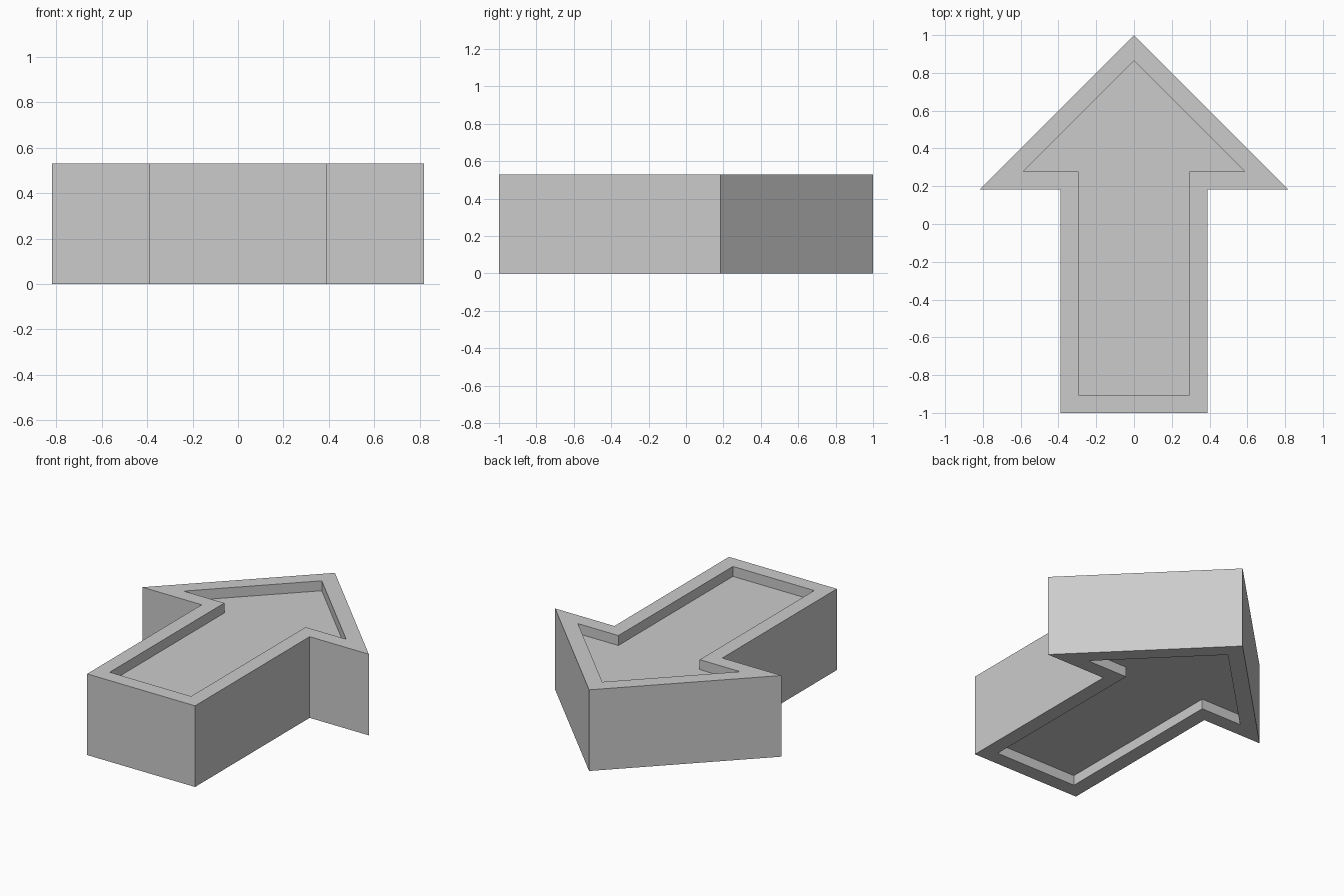
import bpy
import bmesh
from mathutils import Vector

if "Cube" in bpy.data.objects:
    bpy.data.objects.remove(bpy.data.objects["Cube"])

HEIGHT, RIM, DEPTH = 0.53, 0.096, 0.065

# Arrow outline: right half, then mirrored left half
right = [(0.39, -1.0), (0.39, 0.182), (0.818, 0.182)]
outline = right + [(0.0, 1.0)] + [(-x, y) for x, y in reversed(right)]

# Solid arrow block
bm = bmesh.new()
base = bm.faces.new([bm.verts.new((x, y, 0)) for x, y in outline])
geom = bmesh.ops.extrude_face_region(bm, geom=[base], use_keep_orig=True)["geom"]
for v in geom:
    if isinstance(v, bmesh.types.BMVert):
        v.co.z = HEIGHT
bmesh.ops.recalc_face_normals(bm, faces=bm.faces[:])

# Recessed panels in the top and the underside
caps = [f for f in bm.faces if abs(f.normal.z) > 0.9]
for cap in caps:
    direction = -1 if cap.normal.z > 0 else 1
    bmesh.ops.inset_region(bm, faces=[cap], thickness=RIM, use_even_offset=True)
    panel = bmesh.ops.extrude_discrete_faces(bm, faces=[cap])["faces"][0]
    bmesh.ops.translate(bm, verts=panel.verts[:], vec=Vector((0, 0, direction * DEPTH)))
bmesh.ops.recalc_face_normals(bm, faces=bm.faces[:])

mesh = bpy.data.meshes.new("arrow_block")
bm.to_mesh(mesh)
bm.free()
bpy.context.collection.objects.link(bpy.data.objects.new("arrow_block", mesh))
